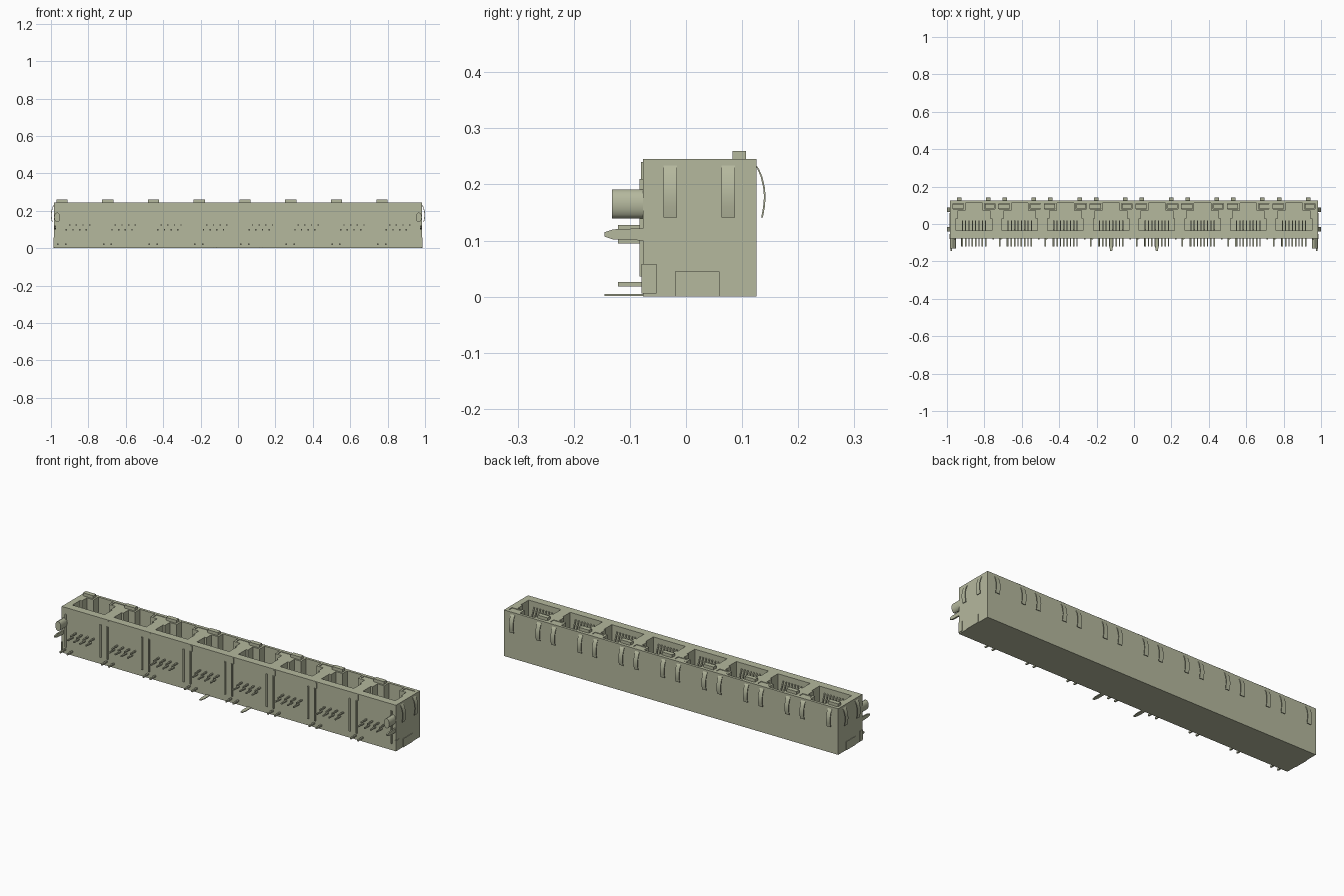
import bpy, bmesh, math
from mathutils import Vector

old = bpy.data.objects.get("Cube")
if old:
    bpy.data.objects.remove(old, do_unlink=True)

mat = bpy.data.materials.new("khaki grey")
mat.use_nodes = True
COL = (0.46, 0.48, 0.34, 1)
mat.diffuse_color = COL
mat.node_tree.nodes["Principled BSDF"].inputs["Base Color"].default_value = COL

PITCH, HALF = 0.2444, 0.984
PORTS = [(i - 3.5) * PITCH for i in range(8)]
BOUNDS = [(i - 3) * PITCH for i in range(7)]


def finish(name, bm):
    bmesh.ops.recalc_face_normals(bm, faces=bm.faces)
    me = bpy.data.meshes.new(name)
    bm.to_mesh(me)
    bm.free()
    me.materials.append(mat)
    ob = bpy.data.objects.new(name, me)
    bpy.context.collection.objects.link(ob)
    return ob


def prism(bm, pts, offset):
    """Extrude a planar outline of 3D points along an offset."""
    face = bm.faces.new([bm.verts.new(p) for p in pts])
    res = bmesh.ops.extrude_face_region(bm, geom=[face], use_keep_orig=True)
    verts = [g for g in res["geom"] if isinstance(g, bmesh.types.BMVert)]
    bmesh.ops.translate(bm, verts=verts, vec=Vector(offset))


def box(bm, x0, x1, y0, y1, z0, z1):
    prism(bm, [(x0, y0, z0), (x1, y0, z0), (x1, y1, z0), (x0, y1, z0)],
          (0, 0, z1 - z0))


# Housing with eight stepped sockets cut from the top
bm = bmesh.new()
box(bm, -HALF, HALF, -0.077, 0.126, 0.004, 0.245)
housing = finish("housing", bm)

half = [(0.095, -0.035), (0.095, 0.03), (0.085, 0.03), (0.085, 0.072),
        (0.045, 0.072), (0.045, 0.112)]
outline = half + [(-x, y) for x, y in reversed(half)]
bm = bmesh.new()
for c in PORTS:
    prism(bm, [(c + x, y, 0.05) for x, y in outline], (0, 0, 0.3))
    # recesses for the indicator lenses beside the latch slot
    for s in (-1, 1):
        xs = sorted((c + s * 0.055, c + s * 0.112))
        box(bm, xs[0], xs[1], 0.081, 0.109, 0.225, 0.35)
    # shallow step in front of the socket
cutter = finish("socket_cutter", bm)
cutter.hide_render = True
mod = housing.modifiers.new("sockets", 'BOOLEAN')
mod.operation = 'DIFFERENCE'
mod.solver = 'EXACT'
mod.object = cutter
bpy.context.view_layer.objects.active = housing
bpy.ops.object.modifier_apply(modifier="sockets")
bpy.data.objects.remove(cutter, do_unlink=True)

# Indicator lenses: one raised, one nearly flush per socket
bm = bmesh.new()
for c in PORTS:
    box(bm, c - 0.115, c - 0.055, 0.083, 0.107, 0.22, 0.26)
    box(bm, c + 0.058, c + 0.11, 0.083, 0.107, 0.22, 0.243)
finish("indicator_lenses", bm)

# Slanted contact wires and the solder pins leading out of the front
bm = bmesh.new()
pins = bmesh.new()
for c in PORTS:
    for i in range(8):
        x = c + (i - 3.5) * 0.0178
        prism(bm, [(x - 0.003, -0.036, 0.215), (x - 0.003, -0.030, 0.215),
                   (x - 0.003, 0.018, 0.10), (x - 0.003, 0.012, 0.10)],
              (0.006, 0, 0))
        z = 0.124 if i % 2 else 0.098
        box(pins, x - 0.0035, x + 0.0035, -0.121, -0.07, z - 0.0035, z + 0.0035)
    for dx in (-0.108, -0.066):
        box(pins, c + dx - 0.004, c + dx + 0.004, -0.121, -0.07, 0.018, 0.026)
finish("contact_wires", bm)
finish("solder_pins", pins)

# Thin raised ribs on the front, either side of each socket boundary
bm = bmesh.new()
for b in BOUNDS:
    for dx, w in ((-0.02, 0.004), (0.02, 0.004)):
        box(bm, b + dx - w, b + dx + w, -0.083, -0.07, 0.036, 0.21)
    box(bm, b + 0.021, b + 0.029, -0.080, -0.07, 0.21, 0.24)
for s in (-1, 1):
    xs = sorted((s * 0.955, s * 0.963))
    box(bm, xs[0], xs[1], -0.083, -0.07, 0.036, 0.21)
finish("front_ribs", bm)

# Bottom plate with two tapered locks on its front edge
bm = bmesh.new()
box(bm, -HALF, HALF, -0.077, 0.126, 0.0, 0.004)
for x in (-0.122, 0.122):
    prism(bm, [(x - 0.010, -0.077, 0.001), (x - 0.010, -0.12, 0.001),
               (x - 0.005, -0.145, 0.001), (x + 0.005, -0.145, 0.001),
               (x + 0.010, -0.12, 0.001), (x + 0.010, -0.077, 0.001)],
          (0, 0, 0.004))
finish("bottom_plate", bm)

# Bowed grounding springs on the back and both ends
ARC = [(-0.002, 0.236), (0.004, 0.228), (0.010, 0.214), (0.0145, 0.195),
       (0.016, 0.178), (0.0145, 0.16), (0.011, 0.141)]
LOOP = ARC + [(d - 0.003, z) for d, z in reversed(ARC)]
bm = bmesh.new()
for c in PORTS:
    for dx in (-0.08, 0.076):
        prism(bm, [(c + dx - 0.012, 0.126 + d, z) for d, z in LOOP], (0.024, 0, 0))
for s in (-1, 1):
    for y in (-0.028, 0.075):
        prism(bm, [(s * (HALF + d), y - 0.012, z) for d, z in LOOP], (0, 0.024, 0))
springs = finish("grounding_springs", bm)

# End details: snap plates, corner overlaps, round pegs and tapered board locks
for s, side in ((-1, "right"), (1, "left")):
    bm = bmesh.new()
    xs = sorted((s * 0.98, s * (HALF + 0.003)))
    box(bm, *xs, -0.02, 0.06, 0.0, 0.045)
    box(bm, *xs, -0.079, -0.053, 0.006, 0.058)
    finish(side + "_end_plates", bm)

    bm = bmesh.new()
    ring = [(s * 0.967 + 0.016 * math.cos(a), -0.132, 0.165 + 0.026 * math.sin(a))
            for a in (math.tau * i / 16 for i in range(16))]
    prism(bm, ring, (0, 0.06, 0))
    peg = finish(side + "_peg", bm)

    bm = bmesh.new()
    x = s * 0.978
    prism(bm, [(x - 0.004, -0.07, 0.100), (x - 0.004, -0.13, 0.102),
               (x - 0.004, -0.145, 0.107), (x - 0.004, -0.145, 0.115),
               (x - 0.004, -0.13, 0.120), (x - 0.004, -0.07, 0.122)],
          (0.008, 0, 0))
    finish(side + "_board_lock", bm)

    for ob in (peg, springs):
        bpy.ops.object.select_all(action='DESELECT')
        ob.select_set(True)
        bpy.context.view_layer.objects.active = ob
        bpy.ops.object.shade_smooth_by_angle(angle=math.radians(35))
